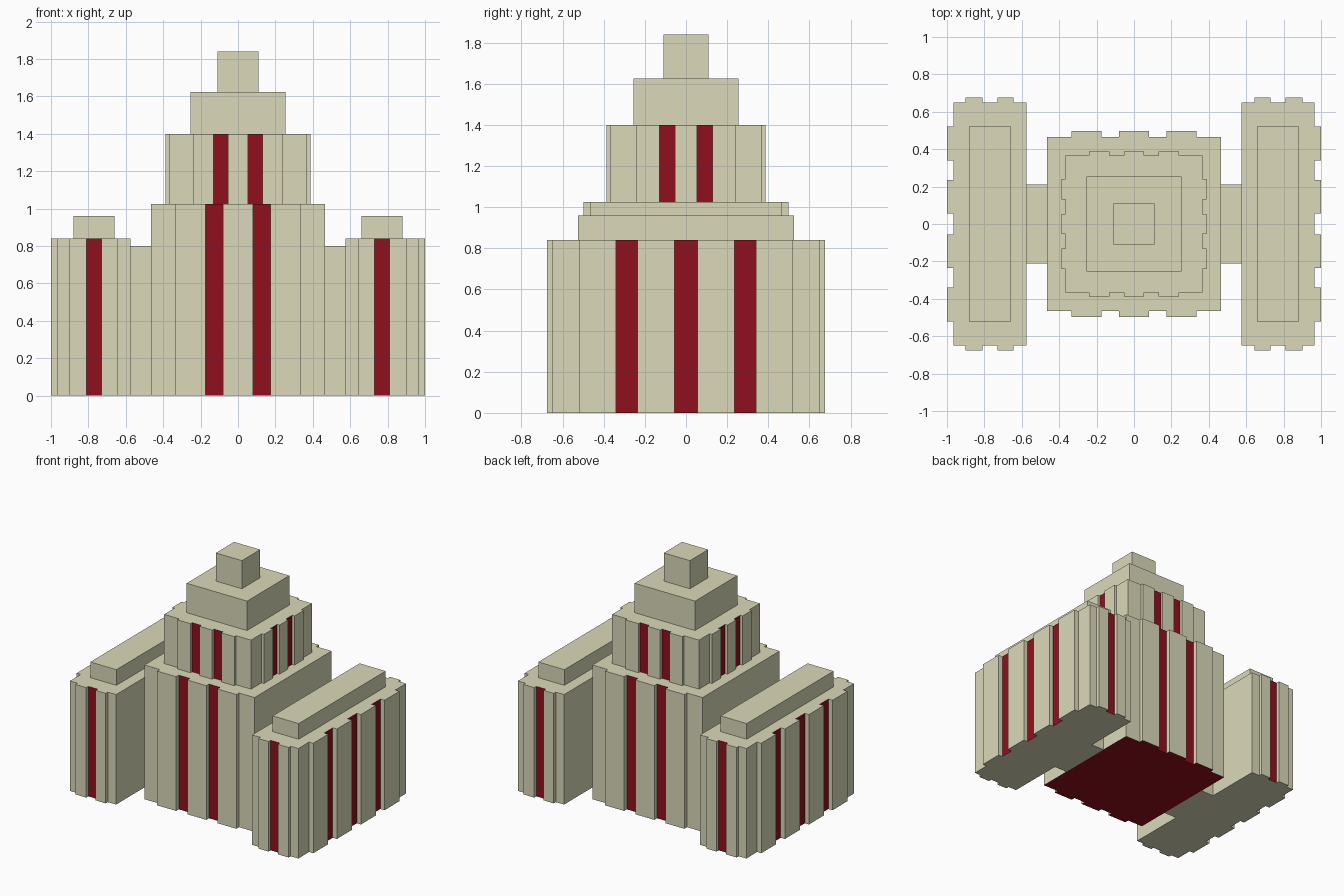
import bpy, bmesh

if "Cube" in bpy.data.objects:
    bpy.data.objects.remove(bpy.data.objects["Cube"])


def material(name, rgb):
    m = bpy.data.materials.new(name)
    m.diffuse_color = (*rgb, 1)
    m.use_nodes = True
    m.node_tree.nodes["Principled BSDF"].inputs["Base Color"].default_value = m.diffuse_color
    return m


STONE = material("stone", (0.71, 0.70, 0.49))
RED = material("red_panel", (0.28, 0.005, 0.013))


def outline(x, y, d, front=(), right=(), back=(), left=()):
    """Counter-clockwise plan with pilaster tabs of depth d; also flags edges lying between tabs."""
    x0, x1, y0, y1 = *x, *y
    sides = [  # start corner, direction, outward normal, tabs
        ((x0, y0), (1, 0), (0, -1), front),
        ((x1, y0), (0, 1), (1, 0), right),
        ((x1, y1), (-1, 0), (0, 1), back),
        ((x0, y1), (0, -1), (-1, 0), left)]
    pts, red = [], []
    for (sx, sy), (dx, dy), (nx, ny), tabs in sides:
        pts.append((sx, sy))
        red.append(False)
        base = sx * dx + sy * dy
        spans = sorted(tuple(sorted((a * (dx + dy), b * (dx + dy)))) for a, b in tabs)
        for i, (a, b) in enumerate(spans):
            for t, out in ((a, 0), (a, d), (b, d), (b, 0)):
                pts.append((sx + dx * (t - base) + nx * out, sy + dy * (t - base) + ny * out))
                red.append(False)
            red[-1] = i < len(spans) - 1
    return pts, red


def prism(name, plan, z0, z1, red_base=False, mirrored=False):
    """Extrude a plan upward; recesses between tabs become red panels."""
    pts, red = plan
    n = len(pts)
    bm = bmesh.new()
    lo = [bm.verts.new((*p, z0)) for p in pts]
    hi = [bm.verts.new((*p, z1)) for p in pts]
    bm.faces.new(lo[::-1]).material_index = int(red_base)
    bm.faces.new(hi)
    for i in range(n):
        j = (i + 1) % n
        bm.faces.new((lo[i], lo[j], hi[j], hi[i])).material_index = int(red[i])
    me = bpy.data.meshes.new(name)
    bm.to_mesh(me)
    bm.free()
    me.materials.append(STONE)
    me.materials.append(RED)
    ob = bpy.data.objects.new(name, me)
    bpy.context.collection.objects.link(ob)
    if mirrored:
        ob.modifiers.new("mirror", "MIRROR").use_mirror_merge = False
    return ob


def both(*tabs):
    """Tabs plus their mirror images."""
    return [*tabs, *[(-b, -a) for a, b in tabs]]


# Side wings with pilasters on the ends and outer face
ends = [(0.645, 0.73), (0.81, 0.90)]
wing = outline((0.575, 0.965), (-0.65, 0.65), 0.025, front=ends, back=ends)
outer = outline((0.575, 0.965), (-0.65, 0.65), 0.035,
                right=both((0.055, 0.235), (0.34, 0.52)))
# Combine the end tabs (front, back) with the deeper outer tabs
plan = ([], [])
for k in (0, 1):
    plan[k].extend(wing[k][:9] + outer[k][1:18] + wing[k][10:])
prism("wing", plan, 0, 0.84, mirrored=True)
prism("wing_roof_block", outline((0.66, 0.88), (-0.525, 0.525), 0), 0.84, 0.96, mirrored=True)

# Links between the tower and the wings
prism("wing_link", outline((0.465, 0.575), (-0.21, 0.21), 0), 0, 0.80, mirrored=True)

# Main tower with pilasters front and back
tabs = [(-0.335, -0.175), (-0.08, 0.08), (0.175, 0.335)]
prism("tower_base", outline((-0.465, 0.465), (-0.465, 0.465), 0.032, front=tabs, back=tabs),
      0, 1.025, red_base=True)

# Upper tier with pilasters on all four sides
tabs = [(-0.24, -0.13), (-0.053, 0.053), (0.13, 0.24)]
prism("tower_upper_tier", outline((-0.367, 0.367), (-0.367, 0.367), 0.02, tabs, tabs, tabs, tabs),
      1.025, 1.40)

# Stepped crown
prism("crown_block", outline((-0.255, 0.255), (-0.255, 0.255), 0), 1.40, 1.625)
prism("crown_top", outline((-0.11, 0.11), (-0.11, 0.11), 0), 1.625, 1.84)
